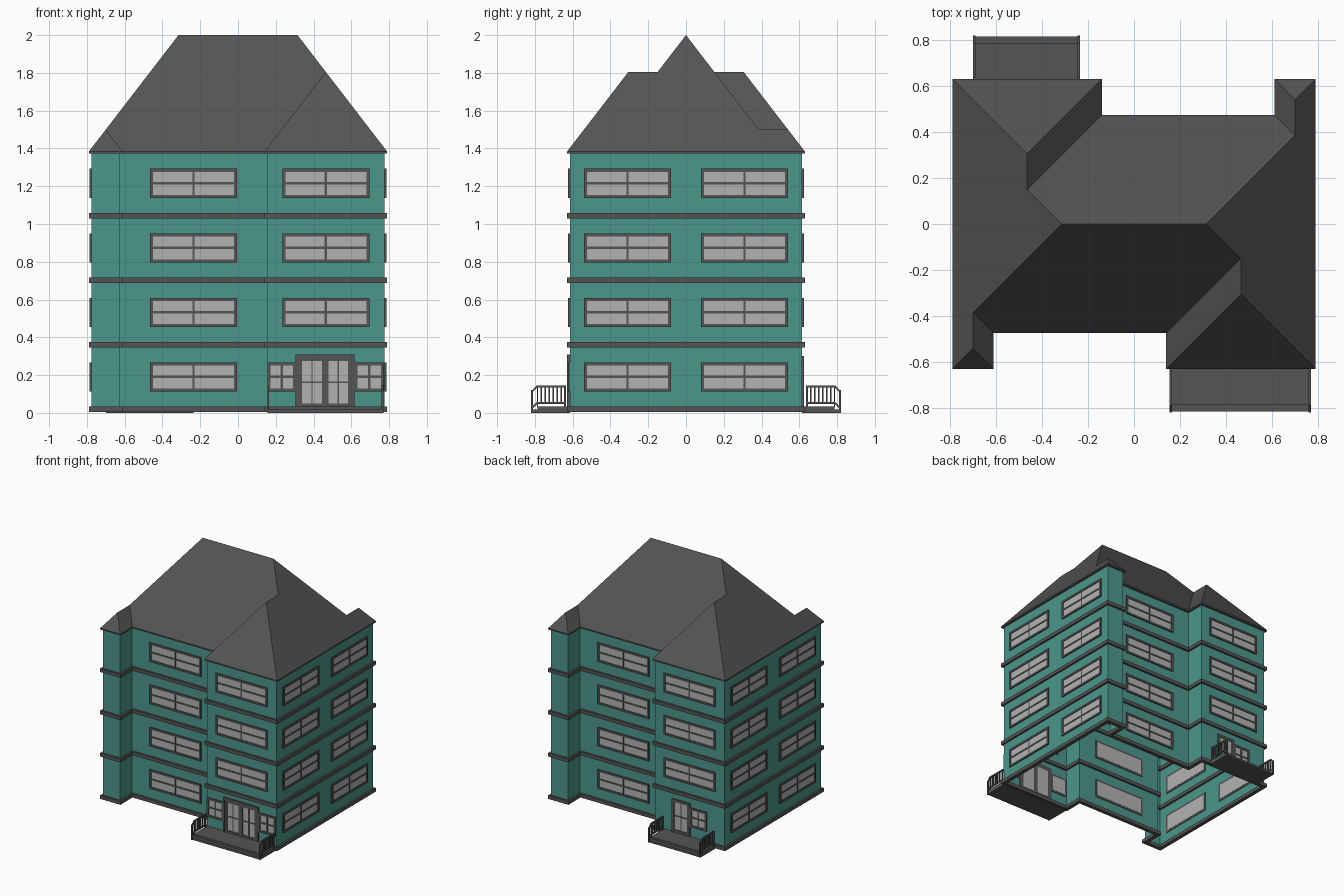
import bpy, bmesh
from math import pi
from mathutils import Matrix, Vector

if "Cube" in bpy.data.objects:
    bpy.data.objects.remove(bpy.data.objects["Cube"])

E, F, M = 0.79, 0.63, 0.475          # eave half width, half depth, recess depth
NA, NB = -0.61, 0.14                 # recess ends on the front
FLOOR, EAVE, SLOPE = 0.3415, 1.383, 1.3
parts = {}


def colour(name, rgb):
    m = bpy.data.materials.new(name)
    m.diffuse_color = (*rgb, 1)
    m.use_nodes = True
    m.node_tree.nodes["Principled BSDF"].inputs["Base Color"].default_value = m.diffuse_color
    return m


TEAL = colour("teal", (0.07, 0.31, 0.26))
DARK = colour("dark_grey", (0.09, 0.09, 0.09))
PALE = colour("pale_glass", (0.45, 0.45, 0.45))


def part(name, mat):
    if name not in parts:
        parts[name] = (bmesh.new(), mat)
    return parts[name][0]


def prism(bm, yz, x0, x1, mat):
    """Extrude a y-z profile along x."""
    a = [bm.verts.new(mat @ Vector((x0, y, z))) for y, z in yz]
    b = [bm.verts.new(mat @ Vector((x1, y, z))) for y, z in yz]
    bm.faces.new(a)
    bm.faces.new(b[::-1])
    for i in range(len(a)):
        j = (i + 1) % len(a)
        bm.faces.new((a[j], a[i], b[i], b[j]))


def box(bm, x0, x1, y0, y1, z0, z1, mat):
    prism(bm, [(y0, z0), (y1, z0), (y1, z1), (y0, z1)], x0, x1, mat)


def outline(o):
    """Building footprint, moved inward by o; the back is the front turned half round."""
    half = [(-E + o, -F + o), (NA - o, -F + o), (NA - o, -M + o),
            (NB + o, -M + o), (NB + o, -F + o), (E - o, -F + o)]
    return half + [(-x, -y) for x, y in half]


def ring(bm, o0, o1, z0, z1):
    """Closed band around the footprint between two offsets."""
    loops = [[bm.verts.new((x, y, z)) for x, y in outline(o)]
             for o, z in ((o0, z0), (o0, z1), (o1, z1), (o1, z0))]
    n = len(loops[0])
    for k in range(4):
        p, q = loops[k], loops[(k + 1) % 4]
        for i in range(n):
            j = (i + 1) % n
            bm.faces.new((p[i], p[j], q[j], q[i]))


def facade(turn, dist):
    return Matrix.Rotation(turn, 4, 'Z') @ Matrix.Translation((0, -dist, 0))


def window(x0, x1, z0, z1, mat, f=0.016, bar=0.012, cols=2, rows=2):
    """Frame with glazing bars; the glass shows on both sides of the wall."""
    bm = part("window_frames", DARK)
    d = (-0.010, 0.004)
    box(bm, x0, x0 + f, *d, z0, z1, mat)
    box(bm, x1 - f, x1, *d, z0, z1, mat)
    box(bm, x0 + f, x1 - f, *d, z0, z0 + f, mat)
    box(bm, x0 + f, x1 - f, *d, z1 - f, z1, mat)
    for i in range(1, cols):
        x = x0 + (x1 - x0) * i / cols
        box(bm, x - bar / 2, x + bar / 2, -0.008, 0.003, z0 + f, z1 - f, mat)
    for i in range(1, rows):
        z = z0 + (z1 - z0) * i / rows
        box(bm, x0 + f, x1 - f, -0.008, 0.003, z - bar / 2, z + bar / 2, mat)
    box(part("window_glass", PALE), x0 + f, x1 - f, -0.004, 0.005, z0 + f, z1 - f, mat)


def porch(x0, x1, mat):
    """Platform with one step and a railing on each side."""
    bm = part("porches", DARK)
    prism(bm, [(-0.615, 0), (-0.815, 0), (-0.815, 0.017), (-0.787, 0.017),
               (-0.787, 0.034), (-0.615, 0.034)], x0, x1, mat)
    bm = part("porch_railings", DARK)
    w = 0.010
    for x in (x0, x1 - w):
        for z in (0.048, 0.135):
            prism(bm, [(-0.635, z), (-0.635, z + 0.010), (-0.79, z + 0.010),
                       (-0.82, z - 0.022), (-0.82, z - 0.032), (-0.787, z)], x, x + w, mat)
        box(bm, x, x + w, -0.82, -0.81, 0, 0.12, mat)
        box(bm, x, x + w, -0.645, -0.635, 0.03, 0.14, mat)
        for i in range(7):
            y = -0.79 + i * 0.021
            box(bm, x + 0.001, x + w - 0.001, y, y + 0.007, 0.03 if i == 0 else 0.05, 0.14, mat)


# Walls: one open sheet around the footprint
bm = part("walls", TEAL)
lo = [bm.verts.new((x, y, 0.02)) for x, y in outline(0.015)]
hi = [bm.verts.new((x, y, EAVE - 0.005)) for x, y in outline(0.015)]
for i in range(len(lo)):
    j = (i + 1) % len(lo)
    bm.faces.new((lo[i], lo[j], hi[j], hi[i]))

# Floor bands and eave trim
for k in range(4):
    ring(part("floor_bands", DARK), 0, 0.03, 0.005 + k * FLOOR, 0.034 + k * FLOOR)
ring(part("eave_trim", DARK), 0, 0.03, EAVE - 0.011, EAVE)

# Roof: hip planes given as (x, y, distance from eave), repeated half round
W, S = (E - NB) / 2, (E + NA) / 2    # half widths of the large and small wings
xw, xs, R = E - W, E - S, E - M
top, end = (R, 0, M), (-R, 0, M)
valley_w, hip_w = (xw, W - M, W), (xw, W - F, W)
valley_s, hip_s = (-xs, S - M, S), (-xs, S - F, S)
planes = [
    [end, (-xs, S - M, S), (NA, -M, 0), (NB, -M, 0), valley_w, top],
    [(NB, -M, 0), (NB, -F, 0), hip_w, valley_w],
    [(NB, -F, 0), (E, -F, 0), hip_w],
    [(NA, -F, 0), (NA, -M, 0), valley_s, hip_s],
    [(-E, -F, 0), (NA, -F, 0), hip_s],
    [(E, -F, 0), (E, F, 0), (xs, F - S, S), (xs, M - S, S), top, valley_w, hip_w],
]
bm = part("roof", DARK)
for s in (1, -1):
    for pl in planes:
        bm.faces.new([bm.verts.new((s * x, s * y, EAVE + d * (2 - EAVE) / M)) for x, y, d in pl])
bmesh.ops.remove_doubles(bm, verts=bm.verts[:], dist=0.0005)

# Windows on every floor, both halves
for turn in (0, pi):
    wing, recess = facade(turn, F - 0.015), facade(turn, M - 0.015)
    side = facade(turn + pi / 2, E - 0.015)
    for k in range(4):
        z0, z1 = 0.114 + k * FLOOR, 0.268 + k * FLOOR
        window(-0.465, -0.005, z0, z1, recess)
        if k:
            window(0.235, 0.695, z0, z1, wing)
        for c in (-0.31, 0.31):
            window(c - 0.23, c + 0.23, z0, z1, side)

# Front entrance: double door with side lights
wing = facade(0, F - 0.015)
window(0.157, 0.307, 0.114, 0.268, wing)
window(0.617, 0.772, 0.114, 0.268, wing)
for x in (0.322, 0.461):
    window(x, x + 0.139, 0.034, 0.292, wing, f=0.017, bar=0.007)
bm = part("door_surround", DARK)
for a, b, z0, z1 in ((0.305, 0.322, 0.03, 0.31), (0.60, 0.617, 0.03, 0.31), (0.322, 0.60, 0.292, 0.31)):
    box(bm, a, b, -0.014, 0.004, z0, z1, wing)
porch(0.155, 0.77, facade(0, 0))

# Back entrance: single door with one side light
wing = facade(pi, F - 0.015)
window(0.31, 0.47, 0.034, 0.30, wing, f=0.022, bar=0.008)
window(0.47, 0.62, 0.114, 0.268, wing)
porch(0.235, 0.70, facade(pi, 0))

# Turn every collected part into an object
for name, (bm, mat) in parts.items():
    if name != "walls":
        bmesh.ops.recalc_face_normals(bm, faces=bm.faces[:])
    me = bpy.data.meshes.new(name)
    bm.to_mesh(me)
    bm.free()
    me.materials.append(mat)
    bpy.context.collection.objects.link(bpy.data.objects.new(name, me))
